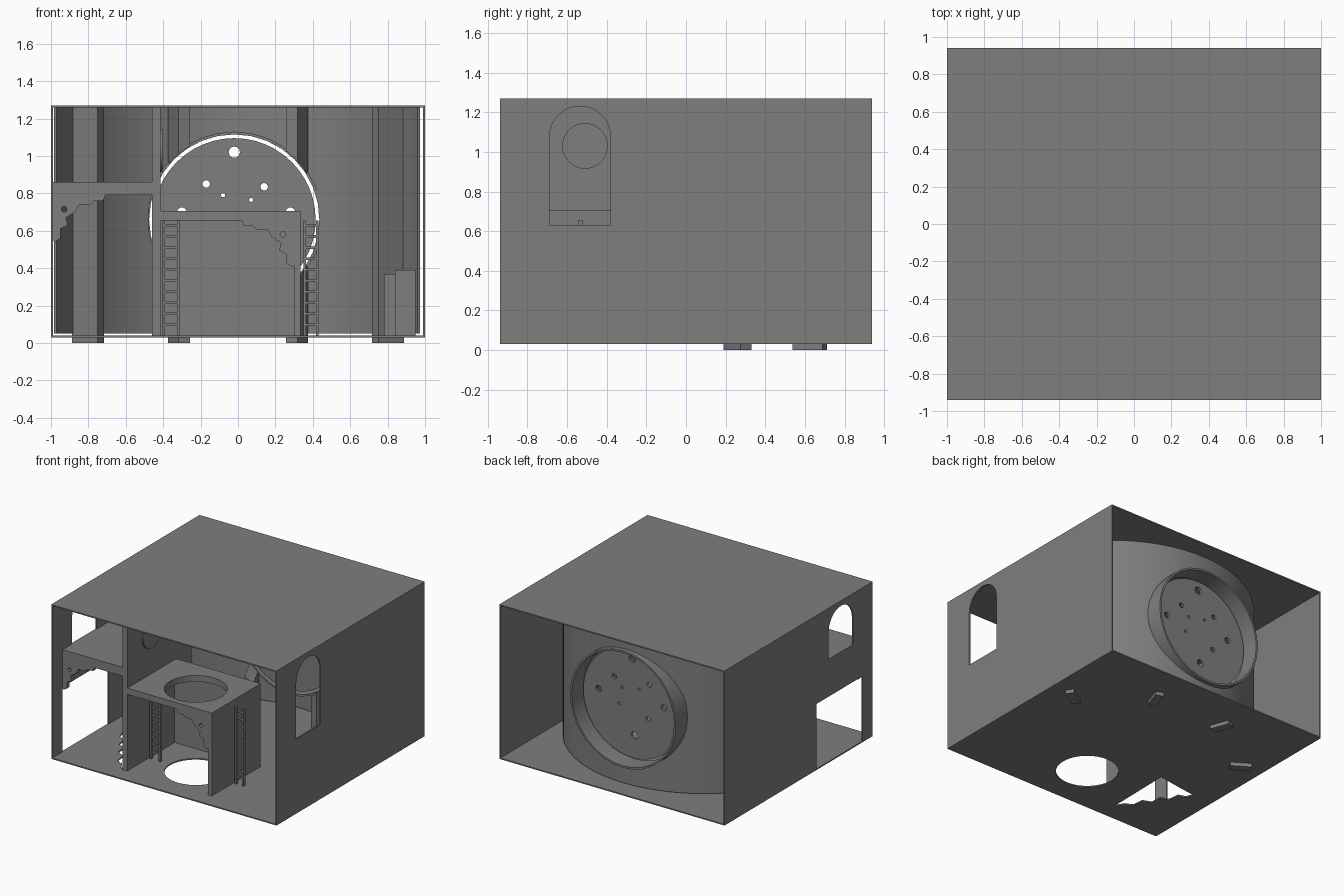
import bpy, bmesh
from math import sin, cos, pi, radians

if "Cube" in bpy.data.objects:
    bpy.data.objects.remove(bpy.data.objects["Cube"], do_unlink=True)

GREY = bpy.data.materials.new("mid grey")
GREY.use_nodes = True
tone = (0.21, 0.21, 0.21, 1)
GREY.diffuse_color = tone
GREY.node_tree.nodes["Principled BSDF"].inputs["Base Color"].default_value = tone


def prism(name, outline, axis, lo, hi):
    """Extrude a flat outline along one axis."""
    place = {"x": lambda a, b, t: (t, a, b),
             "y": lambda a, b, t: (a, t, b),
             "z": lambda a, b, t: (a, b, t)}[axis]
    bm = bmesh.new()
    rings = [[bm.verts.new(place(a, b, t)) for a, b in outline] for t in (lo, hi)]
    n = len(outline)
    for ring in rings:
        bm.faces.new(ring)
    for i in range(n):
        j = (i + 1) % n
        bm.faces.new((rings[0][i], rings[0][j], rings[1][j], rings[1][i]))
    bmesh.ops.recalc_face_normals(bm, faces=bm.faces)
    mesh = bpy.data.meshes.new(name)
    bm.to_mesh(mesh)
    bm.free()
    mesh.materials.append(GREY)
    ob = bpy.data.objects.new(name, mesh)
    bpy.context.collection.objects.link(ob)
    return ob


def rect(a0, a1, b0, b1):
    return [(a0, b0), (a1, b0), (a1, b1), (a0, b1)]


def arc(ca, cb, r, start=0, end=360, n=32):
    full = end - start == 360
    steps = n if full else n + 1
    return [(ca + r * cos(radians(start + (end - start) * i / n)),
             cb + r * sin(radians(start + (end - start) * i / n))) for i in range(steps)]


def box(name, x0, x1, y0, y1, z0, z1):
    return prism(name, rect(x0, x1, y0, y1), "z", z0, z1)


def cut(ob, *cutters):
    """Subtract cutters, bake the result and remove the cutters."""
    for c in cutters:
        c.hide_render = True
        mod = ob.modifiers.new("cut", "BOOLEAN")
        mod.operation, mod.solver, mod.object = "DIFFERENCE", "EXACT", c
    bpy.context.view_layer.update()
    dg = bpy.context.evaluated_depsgraph_get()
    baked = bpy.data.meshes.new_from_object(ob.evaluated_get(dg))
    ob.modifiers.clear()
    ob.data = baked
    for c in cutters:
        bpy.data.objects.remove(c, do_unlink=True)
    return ob


def smooth(ob):
    bpy.ops.object.select_all(action="DESELECT")
    ob.select_set(True)
    bpy.context.view_layer.objects.active = ob
    bpy.ops.object.shade_smooth_by_angle(angle=radians(25))


T = 0.01
D = 0.94
FLOOR, TOP = 0.03, 1.27
FRONT, REAR = -0.81, -0.19
PORT_X, PORT_Z = -0.02, 0.66
ARC_Y, ARC_R = -0.24, 1.02


def port_cutter():
    return prism("cutter", arc(PORT_X, PORT_Z, 0.46, n=48), "y", 0.3, 1)


def arch_cutter(x, sill):
    outline = [(-0.69, sill), (-0.38, sill)] + arc(-0.535, 1.075, 0.155, 0, 180, 16)
    return prism("cutter", outline, "x", x - 0.1, x + 0.1)


# Outer shell, open at the front and back
box("ceiling", -1, 1, -D, D, TOP - T, TOP)
cut(box("left_wall", 1 - T, 1, -D, D, FLOOR, TOP - T), arch_cutter(1, 0.63))
cut(box("right_wall", -1, -1 + T, -D, D, FLOOR, TOP - T), arch_cutter(-1, 0.86),
    box("cutter", -1.1, -0.9, FRONT, -0.23, 0.04, 0.56))

# Floor with a round hatch and a ragged broken corner
ragged = [(-0.48, -0.8), (-0.47, -0.25), (-0.66, -0.28), (-0.82, -0.3), (-0.8, -0.36),
          (-0.74, -0.38), (-0.73, -0.47), (-0.66, -0.49), (-0.66, -0.58),
          (-0.59, -0.61), (-0.58, -0.7), (-0.52, -0.73)]
cut(box("floor", -1, 1, -D, D, FLOOR, FLOOR + T),
    prism("cutter", arc(0, -0.535, 0.23), "z", -0.1, 0.1),
    prism("cutter", ragged, "z", -0.1, 0.1))

# Curved rear wall with a round opening
shell = arc(0, ARC_Y, ARC_R + 0.015, 20, 162, 40) + arc(0, ARC_Y, ARC_R, 162, 20, 40)
smooth(cut(prism("curved_wall", shell, "z", 0.05, TOP - T), port_cutter()))

# Radial fins standing against the curved wall, feet below the floor
for name, angle, r in (("outer", 32, 0.945), ("inner", 70, 0.92)):
    for side, word in ((1, "left"), (-1, "right")):
        c, s = cos(radians(angle)), sin(radians(angle))
        corners = [(side * ((r + u) * c - v * s), ARC_Y + (r + u) * s + v * c)
                   for u, v in rect(-0.08, 0.08, -0.033, 0.033)]
        fin = prism(f"{word}_{name}_fin", corners, "z", 0, TOP - T)
        if name == "inner":
            cut(fin, port_cutter())

# Round port: short tube and a perforated disc
tube = prism("port_tube", arc(PORT_X, PORT_Z, 0.47, n=32), "y", 0.68, 0.83)
smooth(cut(tube, prism("cutter", arc(PORT_X, PORT_Z, 0.455, n=32), "y", 0.5, 1)))
holes = [(0, 0.36, 0.03), (-0.15, 0.19, 0.02), (0.16, 0.175, 0.02),
         (-0.06, 0.13, 0.011), (0.09, 0.105, 0.011), (-0.28, 0.04, 0.025),
         (0.3, 0.04, 0.025), (-0.14, -0.09, 0.02), (0.12, -0.03, 0.011),
         (-0.02, -0.25, 0.03)]
cut(prism("port_disc", arc(PORT_X, PORT_Z, 0.435, n=48), "y", 0.69, 0.71),
    *[prism("cutter", arc(PORT_X + x, PORT_Z + z, r, n=16), "y", 0.6, 0.8)
      for x, z, r in holes])

# Dividing wall with a round plaque
box("dividing_wall", -0.46, -0.415, FRONT, 0.0, FLOOR, TOP - T)
prism("round_plaque", arc(-0.51, 1.03, 0.115), "x", -0.415, -0.405)

# Balcony on the right side
box("balcony", -1, -0.46, FRONT, REAR, 0.79, 0.86)

# Central platform with a round hatch, side wall and rear wall
cut(box("platform", -0.415, 0.335, FRONT, REAR, 0.655, 0.705),
    prism("cutter", arc(0, -0.535, 0.23), "z", 0.5, 0.9))
box("platform_side_wall", 0.3, 0.335, FRONT, REAR, FLOOR, 0.655)
box("platform_rear_wall", -0.415, 0.3, REAR - 0.02, REAR, FLOOR, 0.655)

# Ragged corner brackets
profile = [(0, 0), (0.28, 0), (0.27, -0.03), (0.22, -0.03), (0.2, -0.05), (0.14, -0.05),
           (0.12, -0.09), (0.07, -0.12), (0.08, -0.16), (0.04, -0.18),
           (0.04, -0.23), (0.01, -0.25), (0, -0.24)]
for name, x, z, side in (("balcony_bracket", -0.99, 0.79, 1),
                         ("platform_bracket", 0.3, 0.655, -1)):
    cut(prism(name, [(x + side * a, z + b) for a, b in profile], "y", FRONT, FRONT + 0.03),
        prism("cutter", arc(x + side * 0.06, z - 0.075, 0.015, n=12), "y", -1, 0))

# Ladders: two rails and evenly spaced rungs
for name, x0, x1, top in (("right_ladder", -0.405, -0.31, 0.655),
                          ("left_ladder", 0.35, 0.43, 0.655)):
    for i, x in enumerate((x0, x1 - 0.014)):
        box(f"{name}_rail_{i + 1}", x, x + 0.014, -0.545, -0.52, FLOOR, top)
    for i in range(10):
        z = 0.09 + i * 0.059
        box(f"{name}_rung_{i + 1}", x0 + 0.014, x1 - 0.014, -0.54, -0.525, z, z + 0.014)

# Low cabinet by the left wall
box("cabinet", 0.84, 0.95, -0.06, 0.08, FLOOR, 0.39)
box("cabinet_door", 0.78, 0.84, 0.0, 0.08, FLOOR, 0.37)
